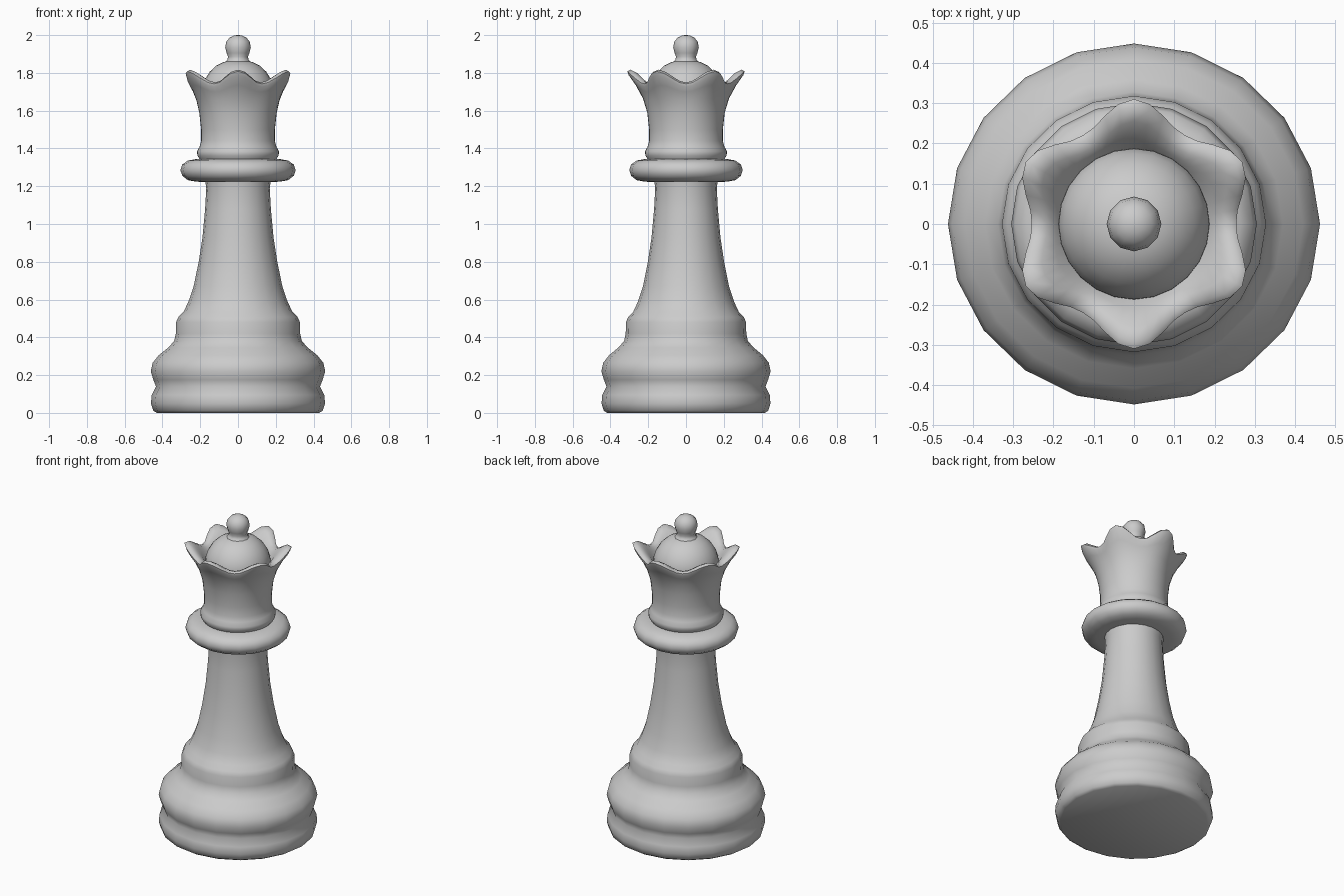
import bpy, bmesh
from math import sin, cos, tau, radians


def lathe(name, profile, sides, y_scale=1.0, lobes=0):
    """Revolve (radius, z[, tip_out, tip_up]) points; lobes ripple the rings."""
    bm = bmesh.new()
    rings = []
    for r, z, *tip in profile:
        out, up = tip or (0, 0)
        ring = []
        for i in range(sides):
            a = tau * i / sides
            w = ((1 - cos(lobes * a)) / 2) ** 1.2 if lobes else 0
            rr = r + out * w
            ring.append(bm.verts.new((rr * cos(a), rr * sin(a) * y_scale, z + up * w)))
        rings.append(ring)
    for lo, hi in zip(rings, rings[1:]):
        for i in range(sides):
            j = (i + 1) % sides
            bm.faces.new((lo[i], lo[j], hi[j], hi[i]))
    bm.faces.new(rings[0][::-1])
    bm.faces.new(rings[-1])
    bmesh.ops.recalc_face_normals(bm, faces=bm.faces)
    me = bpy.data.meshes.new(name)
    bm.to_mesh(me)
    bm.free()
    ob = bpy.data.objects.new(name, me)
    bpy.context.collection.objects.link(ob)
    bpy.ops.object.select_all(action='DESELECT')
    ob.select_set(True)
    bpy.context.view_layer.objects.active = ob
    bpy.ops.object.shade_smooth_by_angle(angle=radians(55))
    return ob


# Stepped base and tapering stem
lathe("base_and_stem", [
    (0.43, 0), (0.449, 0.012), (0.461, 0.05), (0.457, 0.095), (0.434, 0.14),
    (0.448, 0.175), (0.462, 0.22), (0.452, 0.265), (0.42, 0.305), (0.37, 0.345),
    (0.338, 0.38), (0.329, 0.42), (0.328, 0.48), (0.315, 0.508), (0.288, 0.535),
    (0.262, 0.59), (0.235, 0.67), (0.208, 0.8), (0.188, 0.93), (0.174, 1.08),
    (0.168, 1.19), (0.175, 1.24)], 20, 0.97)

# Neck collar ring
lathe("collar", [
    (0.16, 1.222), (0.22, 1.224), (0.265, 1.232), (0.295, 1.255), (0.305, 1.285),
    (0.295, 1.315), (0.265, 1.336), (0.215, 1.345), (0.15, 1.347)], 20, 0.985)

# Flared head with six rounded points
lathe("crown", [
    (0.2, 1.34), (0.215, 1.362), (0.217, 1.385), (0.203, 1.41), (0.195, 1.44),
    (0.195, 1.5), (0.205, 1.59), (0.22, 1.655, 0.008, 0.01),
    (0.238, 1.7, 0.028, 0.035), (0.253, 1.727, 0.05, 0.06),
    (0.254, 1.742, 0.056, 0.066), (0.24, 1.75, 0.053, 0.067),
    (0.215, 1.742, 0.04, 0.055), (0.196, 1.728, 0.015, 0.022),
    (0.18, 1.7)], 48, 1.0, lobes=6)
bpy.context.object.rotation_euler.z = radians(0)

# Dome inside the crown
lathe("dome", [
    (0.188, 1.69), (0.187, 1.725), (0.175, 1.765), (0.15, 1.806),
    (0.115, 1.838), (0.08, 1.856), (0.04, 1.866)], 24)

# Finial ball on a short neck
lathe("finial", [
    (0.075, 1.85), (0.057, 1.868), (0.053, 1.885), (0.06, 1.905), (0.068, 1.935),
    (0.062, 1.965), (0.045, 1.986), (0.024, 1.997), (0.006, 2.0)], 12)
